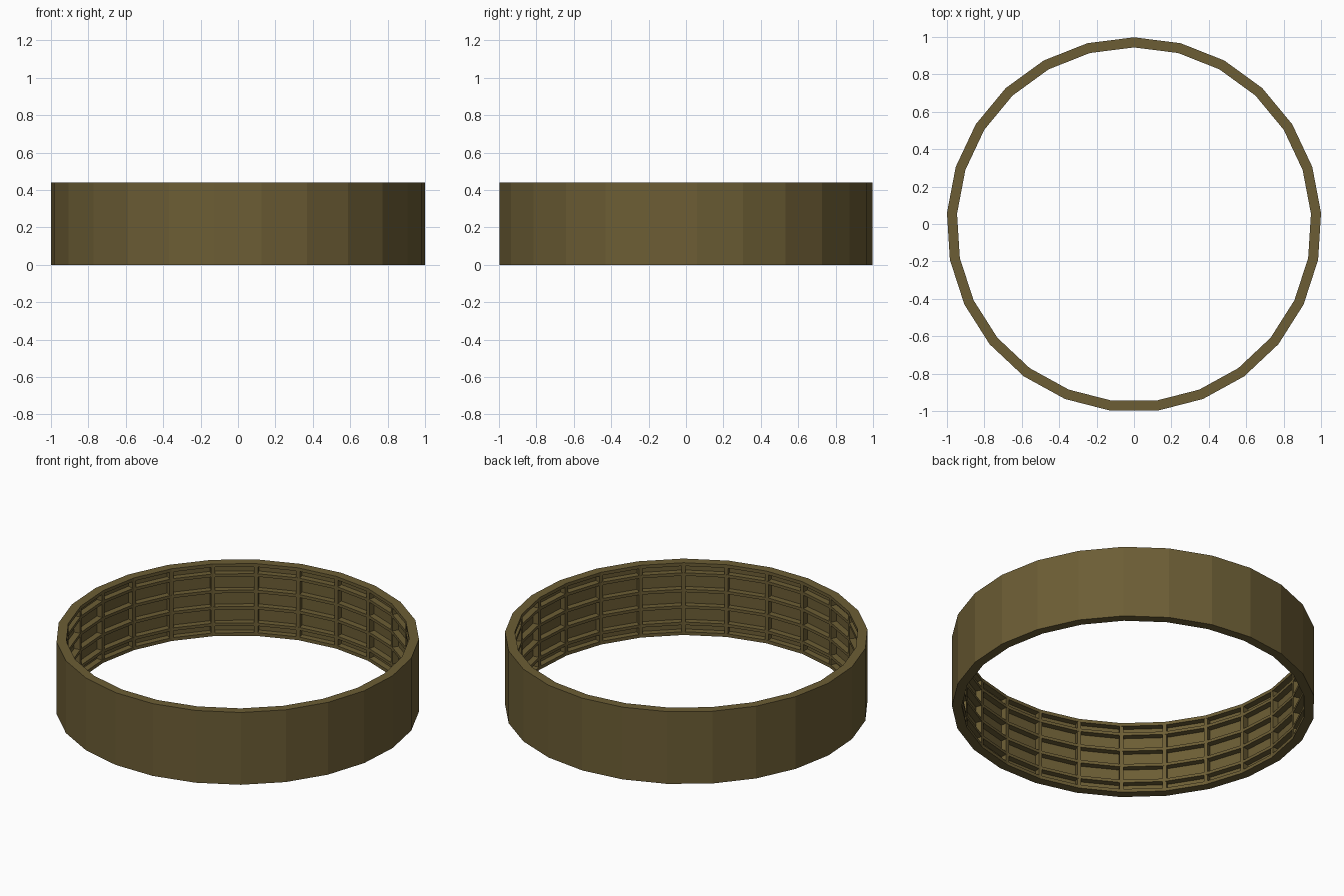
import bpy, bmesh, math
from mathutils import Matrix

if "Cube" in bpy.data.objects:
    bpy.data.objects.remove(bpy.data.objects["Cube"])

SIDES = 25
R_OUT = 1.002      # outer corner radius
R_SKIN = 0.985     # inside of the thin outer wall
R_IN = 0.948       # inner edge of rims and ribs
HEIGHT = 0.44
RIM = 0.02         # thickness of the top and bottom rims
RIB = 0.018        # thickness of the ribs
RIB_HEIGHTS = (0.07, 0.17, 0.27, 0.37)
Y_SHIFT = -R_OUT * (1 - math.cos(math.pi / SIDES)) / 2

mat = bpy.data.materials.new("olive")
mat.diffuse_color = (0.15, 0.11, 0.035, 1)
mat.use_nodes = True
mat.node_tree.nodes["Principled BSDF"].inputs["Base Color"].default_value = mat.diffuse_color


def finish(name, bm):
    bmesh.ops.recalc_face_normals(bm, faces=bm.faces)
    mesh = bpy.data.meshes.new(name)
    bm.to_mesh(mesh)
    bm.free()
    mesh.materials.append(mat)
    obj = bpy.data.objects.new(name, mesh)
    obj.location.y = Y_SHIFT
    bpy.context.collection.objects.link(obj)
    return obj


def corner_angle(i):
    return math.pi / 2 + 2 * math.pi * i / SIDES


# Ring wall with rims and horizontal ribs: comb-shaped profile swept around
profile = [(R_OUT, HEIGHT), (R_OUT, 0), (R_IN, 0), (R_IN, RIM), (R_SKIN, RIM)]
for z in RIB_HEIGHTS:
    lo, hi = z - RIB / 2, z + RIB / 2
    profile += [(R_SKIN, lo), (R_IN, lo), (R_IN, hi), (R_SKIN, hi)]
profile += [(R_SKIN, HEIGHT - RIM), (R_IN, HEIGHT - RIM), (R_IN, HEIGHT)]

bm = bmesh.new()
rings = []
for i in range(SIDES):
    a = corner_angle(i)
    rings.append([bm.verts.new((r * math.cos(a), r * math.sin(a), z)) for r, z in profile])
n = len(profile)
for i in range(SIDES):
    p, q = rings[i], rings[(i + 1) % SIDES]
    for j in range(n):
        k = (j + 1) % n
        bm.faces.new((p[j], p[k], q[k], q[j]))
finish("ring_wall", bm)

# Upright ribs on the inside, one at every corner
bm = bmesh.new()
r0, r1 = R_IN, R_SKIN + 0.005
for i in range(SIDES):
    m = (Matrix.Rotation(corner_angle(i), 4, 'Z')
         @ Matrix.Translation(((r0 + r1) / 2, 0, HEIGHT / 2))
         @ Matrix.Diagonal((r1 - r0, 0.022, HEIGHT - RIM, 1)))
    bmesh.ops.create_cube(bm, size=1, matrix=m)
finish("upright_ribs", bm)
